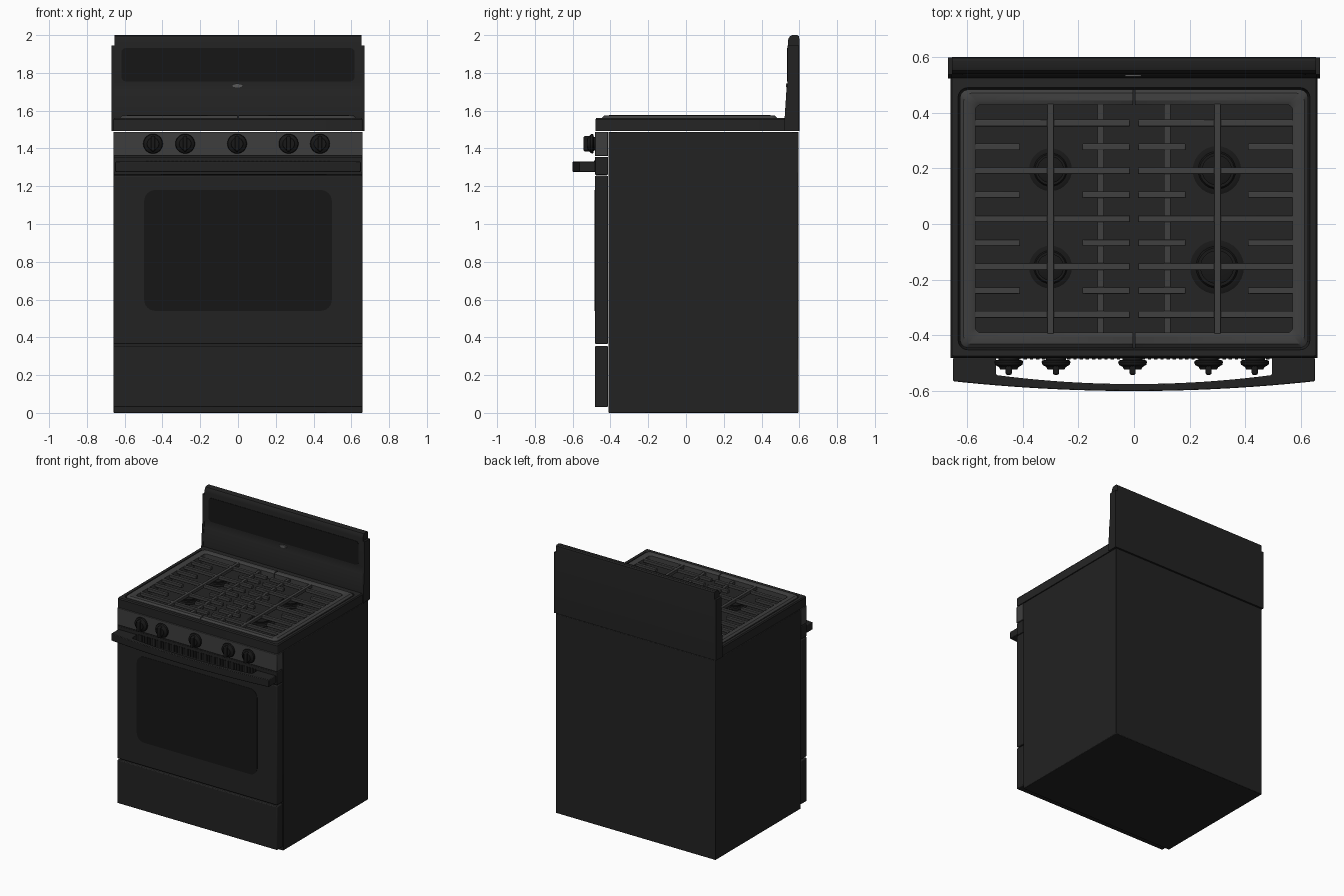
import bpy, bmesh
from math import sin, cos, pi, radians
from mathutils import Matrix

if "Cube" in bpy.data.objects:
    bpy.data.objects.remove(bpy.data.objects["Cube"])


def material(name, v):
    m = bpy.data.materials.new(name)
    m.diffuse_color = (v, v, v, 1)
    m.use_nodes = True
    m.node_tree.nodes["Principled BSDF"].inputs["Base Color"].default_value = m.diffuse_color
    return m


BODY = material("black enamel", 0.016)
GLASS = material("dark glass", 0.008)
PANEL = material("dark steel", 0.048)
IRON = material("cast iron", 0.05)
PAN = material("burner pan", 0.018)
KNOB = material("knob black", 0.009)
TRIM = material("grey trim", 0.1)


def finish(name, bm, mat, bevel=0, mirror=False):
    bmesh.ops.recalc_face_normals(bm, faces=bm.faces[:])
    me = bpy.data.meshes.new(name)
    bm.to_mesh(me)
    bm.free()
    ob = bpy.data.objects.new(name, me)
    bpy.context.collection.objects.link(ob)
    me.materials.append(mat)
    if mirror:
        ob.modifiers.new("mirror", 'MIRROR')
    if bevel:
        b = ob.modifiers.new("bevel", 'BEVEL')
        b.width, b.segments, b.limit_method = bevel, 2, 'ANGLE'
    bpy.context.view_layer.objects.active = ob
    bpy.ops.object.select_all(action='DESELECT')
    ob.select_set(True)
    bpy.ops.object.shade_smooth_by_angle(angle=radians(32))
    return ob


def add_box(bm, x0, x1, y0, y1, z0, z1):
    m = Matrix.Translation(((x0 + x1) / 2, (y0 + y1) / 2, (z0 + z1) / 2)) @ \
        Matrix.Diagonal((x1 - x0, y1 - y0, z1 - z0, 1))
    bmesh.ops.create_cube(bm, size=1, matrix=m)


def box(name, *dims, mat=BODY, bevel=0.004, mirror=False):
    bm = bmesh.new()
    add_box(bm, *dims)
    return finish(name, bm, mat, bevel, mirror)


def loft(rings, closed=False):
    # skin a stack of equal-length point rings; cap the ends unless closed
    bm = bmesh.new()
    vs = [[bm.verts.new(p) for p in r] for r in rings]
    n = len(vs[0])
    pairs = list(zip(vs, vs[1:])) + ([(vs[-1], vs[0])] if closed else [])
    for a, b in pairs:
        for i in range(n):
            j = (i + 1) % n
            bm.faces.new((a[i], a[j], b[j], b[i]))
    if not closed:
        bm.faces.new(vs[0])
        bm.faces.new(vs[-1])
    return bm


def rrect(hx, v0, v1, r, n=6):
    pts = []
    for k, (cx, cv) in enumerate(((hx - r, v1 - r), (r - hx, v1 - r), (r - hx, v0 + r), (hx - r, v0 + r))):
        for i in range(n + 1):
            a = pi / 2 * (k + i / n)
            pts.append((cx + r * cos(a), cv + r * sin(a)))
    return pts


def plate(name, hx, z0, z1, r, y0, y1, mat):
    # rounded plate facing the front
    p = rrect(hx, z0, z1, r)
    return finish(name, loft([[(x, y, z) for x, z in p] for y in (y0, y1)]), mat)


def hrings(spec):
    # horizontal rounded rectangles: (half width, y0, y1, radius, z)
    return [[(x, y, s[4]) for x, y in rrect(*s[:4])] for s in spec]


def lathe(name, prof, mat, at, facing_front=False, n=28):
    rings = []
    for r, h in prof:
        c = [(r * cos(2 * pi * i / n), r * sin(2 * pi * i / n)) for i in range(n)]
        rings.append([(at[0] + a, at[1] - h, at[2] + b) if facing_front
                      else (at[0] + a, at[1] + b, at[2] + h) for a, b in c])
    return finish(name, loft(rings), mat)


def extrude_x(name, prof, x0, x1, mat=BODY, mirror=False):
    return finish(name, loft([[(x, y, z) for y, z in prof] for x in (x0, x1)]), mat, mirror=mirror)


# cabinet, drawer and door
box("cabinet", -0.66, 0.66, -0.41, 0.595, 0, 1.488)
box("storage_drawer", -0.66, 0.66, -0.482, -0.413, 0.03, 0.354, bevel=0.006)
box("oven_door", -0.66, 0.66, -0.482, -0.413, 0.364, 1.256, bevel=0.006)
plate("oven_window", 0.497, 0.54, 1.18, 0.06, -0.47, -0.484, GLASS)
box("door_top_rail", -0.66, 0.66, -0.482, -0.413, 1.26, 1.356)

# vent fins behind the handle
bm = bmesh.new()
for i in range(44):
    x = -0.48 + i * 0.96 / 43
    add_box(bm, x - 0.006, x + 0.006, -0.486, -0.478, 1.285, 1.335)
finish("vent_fins", bm, GLASS)

# bowed door handle
outer = [(x, -0.6 + 0.035 * (x / 0.65) ** 2) for x in [-0.65 + 1.3 * i / 24 for i in range(25)]]
inner = [(x, -0.575 + 0.032 * (x / 0.495) ** 2) for x in [0.495 - 0.99 * i / 20 for i in range(21)]]
outline = outer + [(0.65, -0.48), (0.495, -0.48)] + inner + [(-0.495, -0.48), (-0.65, -0.48)]
finish("door_handle", loft([[(x, y, z) for x, y in outline] for z in (1.276, 1.33)]), BODY, 0.004)

# control panel with knobs
box("control_panel", -0.66, 0.66, -0.482, -0.413, 1.36, 1.488, mat=PANEL, bevel=0.003)
for i, x in enumerate((-0.45, -0.28, -0.005, 0.268, 0.434)):
    lathe(f"knob_{i + 1}", [(0.036, 0), (0.036, 0.008), (0.049, 0.01), (0.052, 0.016), (0.049, 0.026),
                            (0.035, 0.034), (0.031, 0.042)], KNOB, (x, -0.48, 1.425), True)
    box(f"knob_grip_{i + 1}", x - 0.011, x + 0.011, -0.542, -0.5, 1.385, 1.465, mat=KNOB, bevel=0.006)

# cooktop with a sunken burner pan
finish("cooktop", loft(hrings([
    (0.66, -0.48, 0.54, 0.008, 1.492), (0.66, -0.48, 0.54, 0.008, 1.554), (0.654, -0.474, 0.54, 0.008, 1.562),
    (0.632, -0.452, 0.49, 0.035, 1.562), (0.626, -0.446, 0.484, 0.035, 1.516)])), PAN)

# grate rims, split at the middle
bm = loft(hrings([
    (0.625, -0.445, 0.483, 0.03, 1.52), (0.625, -0.445, 0.483, 0.03, 1.562), (0.612, -0.432, 0.47, 0.028, 1.574),
    (0.585, -0.405, 0.443, 0.024, 1.576), (0.57, -0.39, 0.428, 0.02, 1.568), (0.57, -0.39, 0.428, 0.02, 1.52)]), True)
bmesh.ops.bisect_plane(bm, geom=bm.verts[:] + bm.edges[:] + bm.faces[:], plane_co=(0.003, 0, 0),
                       plane_no=(1, 0, 0), clear_inner=True)
bmesh.ops.holes_fill(bm, edges=[e for e in bm.edges if e.is_boundary])
finish("grate_rims", bm, IRON, mirror=True)

# grate bars
bm = bmesh.new()
w = 0.012
for i in range(5):
    y = 0.363 - i * 0.172
    add_box(bm, 0.014, 0.575, y - w, y + w, 1.545, 1.568)
    if i < 4:
        for x0, x1 in ((0.014, 0.185), (0.41, 0.575)):
            add_box(bm, x0, x1, y - 0.086 - w, y - 0.086 + w, 1.545, 1.568)
add_box(bm, 0.288, 0.312, -0.395, 0.432, 1.547, 1.571)
add_box(bm, 0.108, 0.132, -0.395, 0.432, 1.54, 1.562)
finish("grate_bars", bm, IRON, 0.003, mirror=True)

# burners
for name, x, y, r in (("rear_left", -0.3, 0.195, 0.077), ("front_left", -0.3, -0.155, 0.077),
                      ("rear_right", 0.298, 0.193, 0.087), ("front_right", 0.298, -0.155, 0.097)):
    lathe(f"burner_{name}", [(r, 0), (r, 0.006), (r - 0.01, 0.01), (r * 0.78, 0.01), (r * 0.72, 0.018),
                             (r * 0.62, 0.018), (r * 0.62, 0.026), (r * 0.55, 0.029)], KNOB, (x, y, 1.514))

# backguard
extrude_x("backguard", [(0.6, 1.492), (0.524, 1.492), (0.524, 1.56), (0.533, 1.7), (0.537, 1.708), (0.539, 1.75),
                        (0.539, 1.965), (0.543, 1.983), (0.551, 1.995), (0.563, 2.0), (0.588, 2.0), (0.597, 1.994),
                        (0.6, 1.98)], -0.654, 0.654)
extrude_x("backguard_end_cap", [(0.599, 1.492), (0.522, 1.492), (0.522, 1.56), (0.531, 1.7), (0.537, 1.75),
                                (0.537, 1.945), (0.599, 1.945)], 0.654, 0.669, mirror=True)
plate("display_glass", 0.618, 1.755, 1.932, 0.025, 0.55, 0.536, GLASS)

# small oval trim below the display
oval = [(0.03 * cos(2 * pi * i / 24), 1.733 + 0.01 * sin(2 * pi * i / 24)) for i in range(24)]
finish("oval_trim", loft([[(x - 0.003, y, z) for x, z in oval] for y in (0.545, 0.53)]), TRIM)
